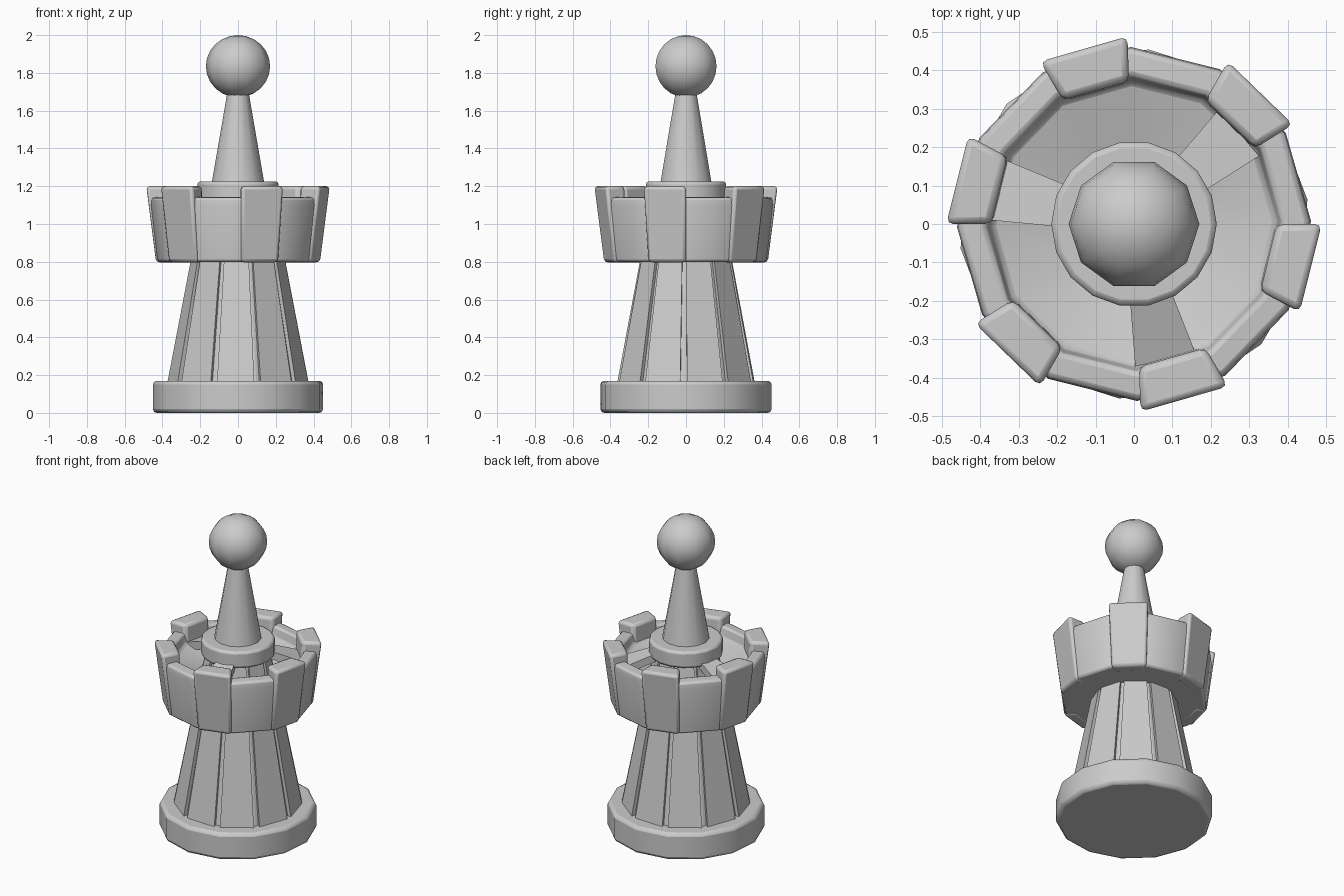
import bpy, bmesh
from math import sin, cos, pi, radians

if "Cube" in bpy.data.objects:
    bpy.data.objects.remove(bpy.data.objects["Cube"])

stone = bpy.data.materials.new("grey_stone")
stone.diffuse_color = (0.6, 0.6, 0.6, 1)
stone.use_nodes = True
stone.node_tree.nodes["Principled BSDF"].inputs["Base Color"].default_value = stone.diffuse_color


def finish(name, bm, bevel=0, smooth=None):
    """Turn a bmesh into a named object with optional worn edges."""
    bmesh.ops.recalc_face_normals(bm, faces=bm.faces)
    me = bpy.data.meshes.new(name)
    bm.to_mesh(me)
    bm.free()
    me.materials.append(stone)
    ob = bpy.data.objects.new(name, me)
    bpy.context.collection.objects.link(ob)
    if bevel:
        m = ob.modifiers.new("worn_edges", 'BEVEL')
        m.width, m.segments = bevel, 2
        m.limit_method, m.angle_limit = 'ANGLE', radians(40)
    if smooth:
        bpy.ops.object.select_all(action='DESELECT')
        bpy.context.view_layer.objects.active = ob
        ob.select_set(True)
        bpy.ops.object.shade_smooth_by_angle(angle=radians(smooth))
    return ob


def lathe(bm, profile, sides, start=0.0, closed=False):
    """Spin (radius, z) points; an open profile is capped at both ends."""
    rings = []
    for r, z in profile:
        rings.append([bm.verts.new((r * cos(start + 2 * pi * i / sides),
                                    r * sin(start + 2 * pi * i / sides), z))
                      for i in range(sides)])
    pairs = list(zip(rings, rings[1:]))
    if closed:
        pairs.append((rings[-1], rings[0]))
    for a, b in pairs:
        for i in range(sides):
            j = (i + 1) % sides
            bm.faces.new((a[i], a[j], b[j], b[i]))
    if not closed:
        bm.faces.new(rings[0][::-1])
        bm.faces.new(rings[-1])


def wedge(bm, angle, section):
    """Block from quads of (inner r, outer r, half angle, z) at bottom and top."""
    rows = []
    for ri, ro, h, z in section:
        rows.append([bm.verts.new((r * cos(angle + s * h), r * sin(angle + s * h), z))
                     for r, s in ((ri, -1), (ro, -1), (ro, 1), (ri, 1))])
    a, b = rows
    bm.faces.new(a[::-1])
    bm.faces.new(b)
    for i in range(4):
        j = (i + 1) % 4
        bm.faces.new((a[i], a[j], b[j], b[i]))


# Round foot
bm = bmesh.new()
lathe(bm, [(0.455, 0), (0.455, 0.17)], 14, radians(8))
finish("base", bm, 0.02, 50)

# Tapered tower core with ten raised planks
bm = bmesh.new()
lathe(bm, [(0.355, 0.15), (0.175, 1.12)], 20, radians(-2))
finish("tower_core", bm)
bm = bmesh.new()
for k in range(10):
    wedge(bm, radians(-92 + 36 * k),
          [(0.30, 0.376, radians(15.3), 0.15), (0.12, 0.19, radians(15.3), 1.12)])
finish("tower_planks", bm)

# Parapet ring with a sloping floor inside
bm = bmesh.new()
lathe(bm, [(0.17, 0.80), (0.425, 0.80), (0.46, 1.10), (0.455, 1.14), (0.385, 1.145),
           (0.37, 1.08), (0.17, 1.02)], 12, radians(61), closed=True)
finish("parapet", bm, 0.012, 40)

# Six battlements
bm = bmesh.new()
for k in range(6):
    wedge(bm, radians(46 + 60 * k),
          [(0.36, 0.438, radians(14), 0.797), (0.372, 0.49, radians(14), 1.20)])
finish("battlements", bm, 0.018, 50)

# Three sloping slabs across the parapet floor
bm = bmesh.new()
for a in (-77, 41, 166):
    h = radians(12.5)
    top = [bm.verts.new((r * cos(radians(a) + s * h), r * sin(radians(a) + s * h), z))
           for r, s, z in ((0.19, -1.3, 1.15), (0.37, -1, 1.09), (0.37, 1, 1.09), (0.19, 1.3, 1.15))]
    low = [bm.verts.new(v.co - type(v.co)((0, 0, 0.05))) for v in top]
    bm.faces.new(top)
    bm.faces.new(low[::-1])
    for i in range(4):
        j = (i + 1) % 4
        bm.faces.new((low[i], low[j], top[j], top[i]))
finish("floor_slabs", bm)

# Collar and spire
bm = bmesh.new()
lathe(bm, [(0.215, 1.12), (0.215, 1.225)], 18)
finish("collar", bm, 0.015, 50)
bm = bmesh.new()
lathe(bm, [(0.142, 1.20), (0.056, 1.70)], 14)
finish("spire", bm, 0, 40)

# Ten-sided ball on top
bm = bmesh.new()
bmesh.ops.create_uvsphere(bm, u_segments=10, v_segments=12, radius=0.17)
for v in bm.verts:
    x, y, z = v.co
    t = radians(18)
    v.co = (x * cos(t) - y * sin(t), x * sin(t) + y * cos(t), z * 0.97 + 1.835)
finish("ball", bm, 0, 60)
